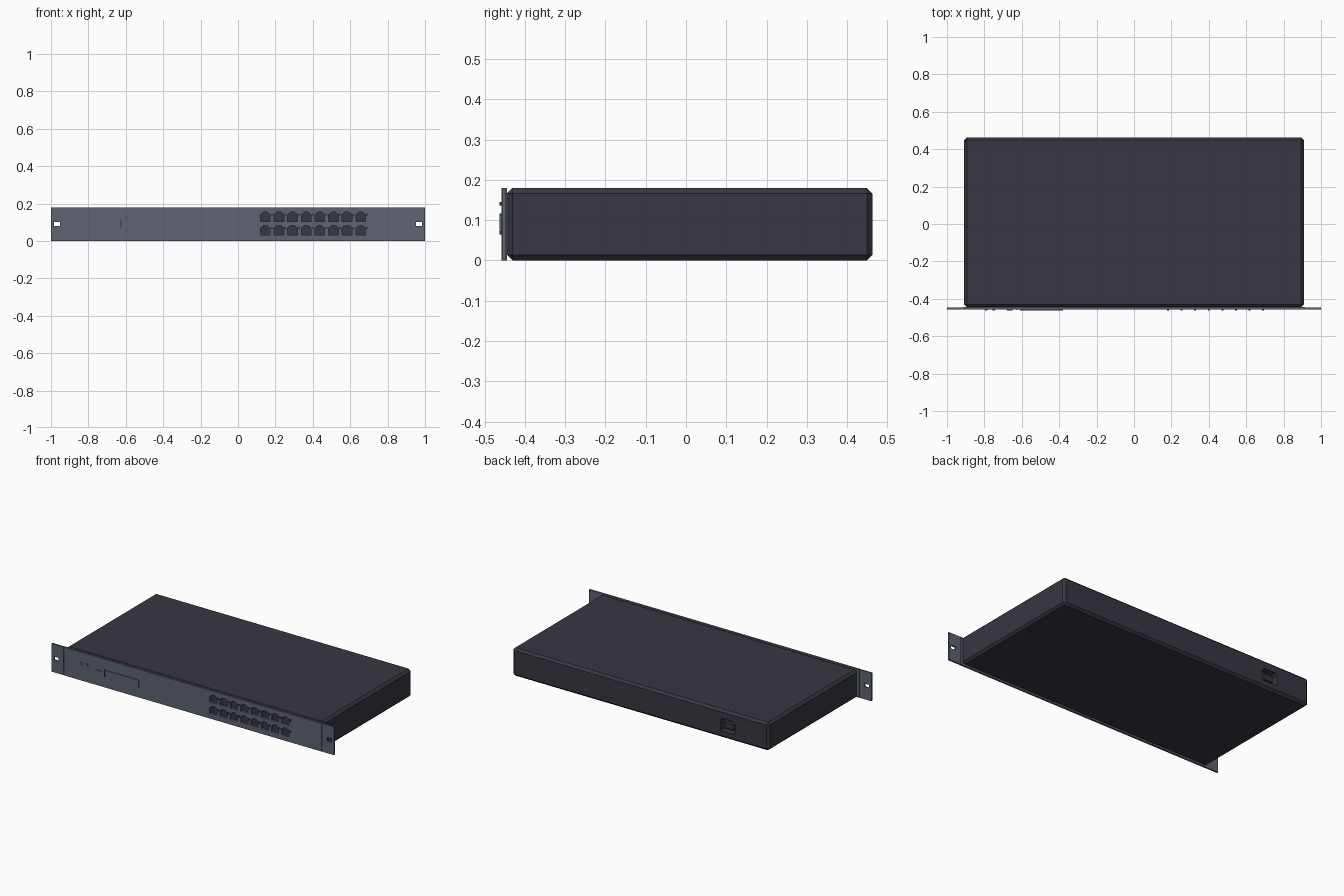
import bpy
import bmesh
from mathutils import Vector

cube = bpy.data.objects.get("Cube")
if cube:
    bpy.data.objects.remove(cube, do_unlink=True)


def material(name, rgb):
    m = bpy.data.materials.new(name)
    m.use_nodes = True
    m.diffuse_color = (*rgb, 1)
    m.node_tree.nodes["Principled BSDF"].inputs["Base Color"].default_value = (*rgb, 1)
    return m


CASE = material("charcoal", (0.040, 0.037, 0.054))
PANEL = material("slate grey", (0.110, 0.125, 0.165))

HEIGHT = 0.18
FRONT, PLATE_BACK = -0.458, -0.447
PROUD = -0.463


def add_prism(bm, outline, y0, y1):
    """Extrude an x-z outline from y0 to y1."""
    near = [bm.verts.new((x, y0, z)) for x, z in outline]
    far = [bm.verts.new((x, y1, z)) for x, z in outline]
    bm.faces.new(near)
    bm.faces.new(far[::-1])
    for i in range(len(near)):
        j = (i + 1) % len(near)
        bm.faces.new((near[j], near[i], far[i], far[j]))


def rect(x, z, w, h):
    return [(x - w / 2, z - h / 2), (x + w / 2, z - h / 2),
            (x + w / 2, z + h / 2), (x - w / 2, z + h / 2)]


def prisms(name, outlines, y0, y1, mat, bevel=0):
    bm = bmesh.new()
    for outline in outlines:
        add_prism(bm, outline, y0, y1)
    bmesh.ops.recalc_face_normals(bm, faces=bm.faces)
    if bevel:
        bmesh.ops.bevel(bm, geom=bm.edges[:], offset=bevel, segments=1, affect='EDGES')
    mesh = bpy.data.meshes.new(name)
    bm.to_mesh(mesh)
    bm.free()
    mesh.materials.append(mat)
    ob = bpy.data.objects.new(name, mesh)
    bpy.context.collection.objects.link(ob)
    return ob


def cut(ob, outlines, y0, y1):
    """Cut openings through an object and discard the cutter."""
    cutter = prisms("cutter", outlines, y0, y1, ob.data.materials[0])
    cutter.hide_render = True
    mod = ob.modifiers.new("openings", 'BOOLEAN')
    mod.object, mod.operation, mod.solver = cutter, 'DIFFERENCE', 'EXACT'
    bpy.context.view_layer.objects.active = ob
    bpy.ops.object.modifier_apply(modifier=mod.name)
    bpy.data.objects.remove(cutter, do_unlink=True)


def socket(x, z):
    """Network port outline with a stepped latch notch."""
    half = [(0.026, -0.025), (0.026, 0.012), (0.018, 0.012),
            (0.018, 0.019), (0.010, 0.019), (0.010, 0.025)]
    return [(x + a, z + b) for a, b in half] + [(x - a, z + b) for a, b in half[::-1]]


# Chamfered steel case
case = prisms("case", [rect(0, HEIGHT / 2, 1.816, HEIGHT)], -0.445, 0.463, CASE, 0.014)

# Power inlet recess with clipped upper corners
px, pz = -0.62, 0.085
inlet = [(px - 0.053, pz - 0.04), (px + 0.053, pz - 0.04), (px + 0.053, pz + 0.025),
         (px + 0.038, pz + 0.04), (px - 0.038, pz + 0.04), (px - 0.053, pz + 0.025)]
cut(case, [inlet], 0.425, 0.5)
prisms("power_inlet_core", [rect(px, pz - 0.004, 0.06, 0.034)], 0.424, 0.45, CASE)

# Front panel with two rows of network ports
columns = [0.146 + 0.0728 * i for i in range(8)]
rows = (0.058, 0.13)
panel = prisms("front_panel", [rect(0, HEIGHT / 2, 1.826, HEIGHT)], FRONT, -0.445, PANEL)
cut(panel, [socket(x, z) for x in columns for z in rows], -0.5, -0.4)

# Rack ears with mounting slots
for name, side in (("left_ear", 1), ("right_ear", -1)):
    ear = prisms(name, [rect(side * 0.9575, HEIGHT / 2, 0.085, HEIGHT)],
                 FRONT + 0.001, PLATE_BACK, PANEL)
    cut(ear, [rect(side * 0.967, HEIGHT / 2, 0.032, 0.022)], -0.5, -0.4)

# Port indicator lamps
prisms("port_lamps", [rect(x + 0.035, z + 0.011, 0.010, 0.009) for x in columns for z in rows],
       PROUD, FRONT + 0.002, CASE)

# Status lamps, divider and raised badge plate
prisms("status_lamps", [rect(x, 0.11, 0.014, 0.014) for x in (-0.79, -0.75)],
       PROUD, FRONT + 0.002, PANEL)
prisms("divider", [rect(-0.625, 0.091, 0.005, 0.046)], FRONT - 0.002, FRONT + 0.002, CASE)
prisms("reset_mark", [rect(-0.665, 0.095, 0.03, 0.01)], PROUD, FRONT + 0.002, PANEL)
prisms("badge_plate", [rect(-0.495, 0.09, 0.23, 0.046)], PROUD, FRONT + 0.002, PANEL)
